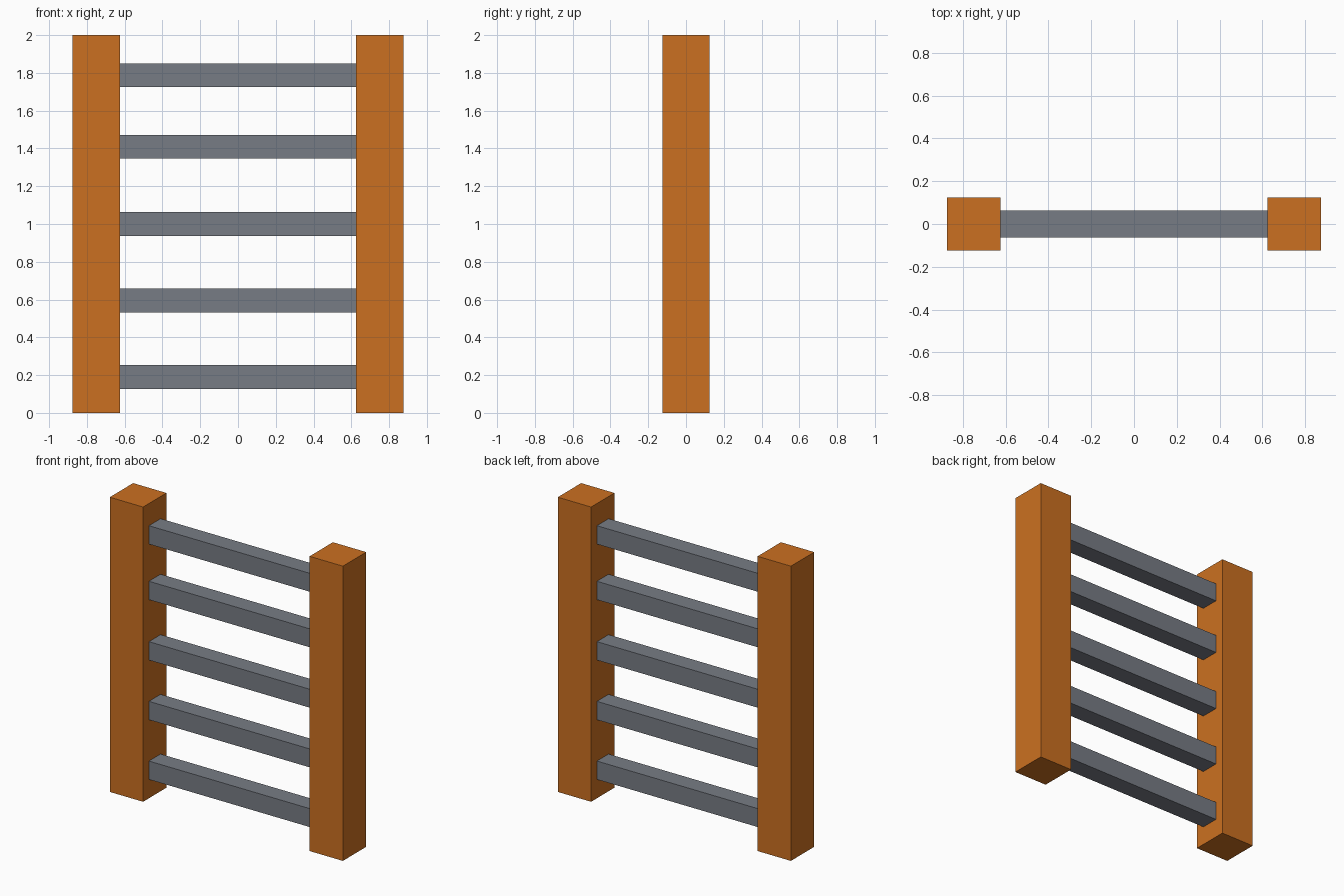
import bpy

cube = bpy.data.objects.get("Cube")
if cube:
    bpy.data.objects.remove(cube, do_unlink=True)


def make_material(name, rgb):
    mat = bpy.data.materials.new(name)
    mat.use_nodes = True
    color = (*rgb, 1.0)
    mat.diffuse_color = color
    mat.node_tree.nodes["Principled BSDF"].inputs["Base Color"].default_value = color
    return mat


def add_box(name, size, location, mat):
    bpy.ops.mesh.primitive_cube_add(size=1, location=location)
    box = bpy.context.object
    box.name = name
    box.scale = size
    bpy.ops.object.transform_apply(location=False, rotation=False, scale=True)
    box.data.materials.append(mat)
    return box


orange = make_material("orange wood", (0.60, 0.163, 0.015))
grey = make_material("grey metal", (0.185, 0.202, 0.233))

HEIGHT = 2.0
POST = 0.25
POST_X = 0.75
RUNG = 0.125

# Square upright posts
for side, sign in (("left", 1), ("right", -1)):
    add_box(f"{side}_post", (POST, POST, HEIGHT), (sign * POST_X, 0, HEIGHT / 2), orange)

# Rungs spanning the gap between the posts
span = 2 * POST_X - POST
for i, z in enumerate((0.19, 0.595, 1.0, 1.41, 1.787), start=1):
    add_box(f"rung_{i}", (span, RUNG, RUNG), (0, 0, z), grey)
